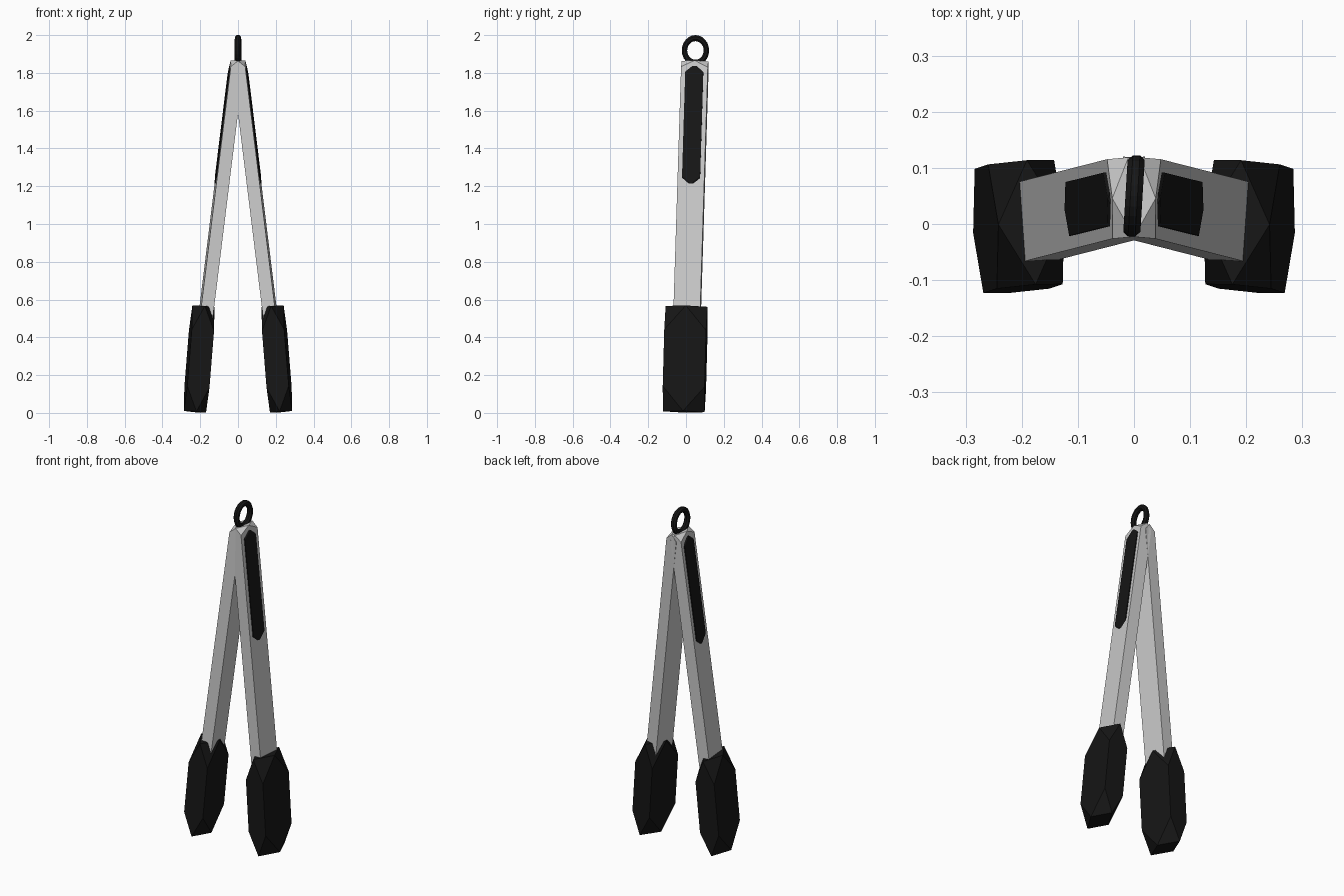
import bpy, bmesh, math
from mathutils import Vector

if "Cube" in bpy.data.objects:
    bpy.data.objects.remove(bpy.data.objects["Cube"])


def material(name, color):
    m = bpy.data.materials.new(name)
    m.diffuse_color = color
    m.use_nodes = True
    m.node_tree.nodes["Principled BSDF"].inputs["Base Color"].default_value = m.diffuse_color
    return m


BLACK = material("black_rubber", (0.008, 0.008, 0.008, 1))


def finish(name, bm, mat=None, mirror=True):
    me = bpy.data.meshes.new(name)
    bm.to_mesh(me)
    bm.free()
    ob = bpy.data.objects.new(name, me)
    bpy.context.collection.objects.link(ob)
    if mat:
        me.materials.append(mat)
    if mirror:
        mod = ob.modifiers.new("mirror", 'MIRROR')
        mod.use_mirror_merge = False
    return ob


def cut_bar(name, start, end, hx, hy, cut, mat=None, twist=4):
    """Bar from start to end: rectangular body, all eight corners cut so each end is a diamond."""
    start, end = Vector(start), Vector(end)
    d = (end - start).normalized()
    t = math.radians(twist)
    ax = Vector((math.cos(t), -math.sin(t), 0))
    ax = (ax - d * ax.dot(d)).normalized()
    ay = d.cross(ax)
    diamond = [(1, 0), (0, 1), (-1, 0), (0, -1)]
    rect = [(1, 1), (-1, 1), (-1, -1), (1, -1)]
    bm = bmesh.new()
    for centre, ring in ((start, diamond), (start + d * cut, rect),
                         (end - d * cut, rect), (end, diamond)):
        for u, v in ring:
            bm.verts.new(centre + ax * hx * u + ay * hy * v)
    bmesh.ops.convex_hull(bm, input=bm.verts[:])
    bmesh.ops.dissolve_limit(bm, angle_limit=0.01, verts=bm.verts[:], edges=bm.edges[:])
    bmesh.ops.recalc_face_normals(bm, faces=bm.faces[:])
    return finish(name, bm, mat)


# Metal arms, crossing into each other at the top
cut_bar("arms", (0.185, 0.002, 0.40), (0.005, 0.048, 1.862), 0.034, 0.071, 0.035)

# Rubber gripping tips
cut_bar("gripping_tips", (0.228, -0.012, 0.006), (0.183, 0.003, 0.564),
        0.059, 0.111, 0.13, BLACK)

# Thumb pads on the outer faces of the arms
cut_bar("thumb_pads", (0.104, 0.027, 1.212), (0.027, 0.046, 1.835),
        0.020, 0.048, 0.04, BLACK)

# Hanging loop, its lower end sunk in the hinge
bm = bmesh.new()
N, M = 24, 8
rings = []
for i in range(N):
    a = 2 * math.pi * i / N
    ring = []
    for j in range(M):
        b = 2 * math.pi * (j + 0.5) / M
        r = 0.058 + 0.0155 * math.cos(b)
        ring.append(bm.verts.new((0.0165 * math.sin(b) + 0.06 * r * math.cos(a),
                                  0.05 + r * math.cos(a),
                                  1.919 + 1.12 * r * math.sin(a))))
    rings.append(ring)
for i in range(N):
    p, q = rings[i], rings[(i + 1) % N]
    for j in range(M):
        k = (j + 1) % M
        bm.faces.new((p[j], q[j], q[k], p[k]))
bmesh.ops.recalc_face_normals(bm, faces=bm.faces[:])
finish("hanging_loop", bm, BLACK, mirror=False)
